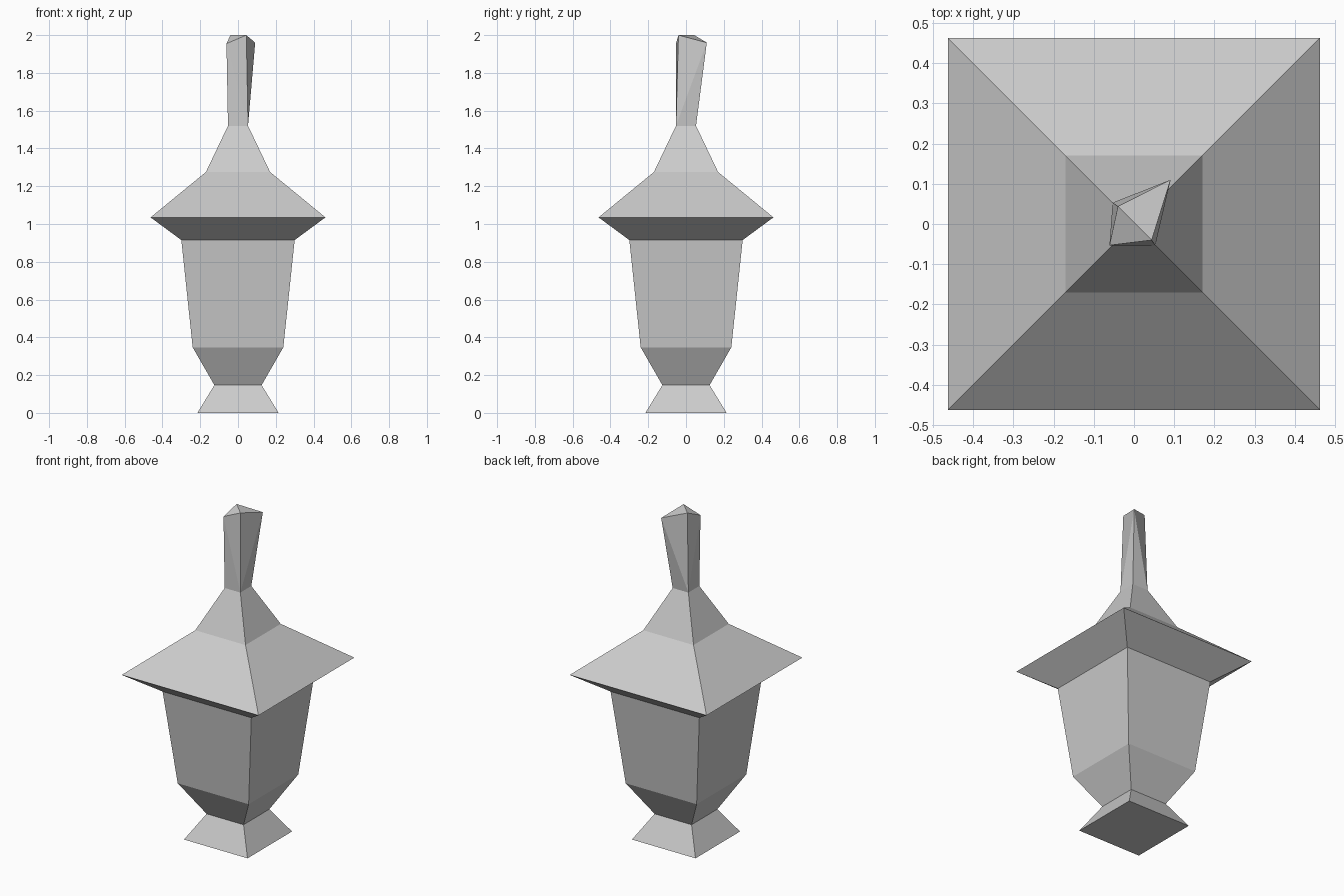
import bpy, bmesh

cube = bpy.data.objects.get("Cube")
if cube:
    bpy.data.objects.remove(cube, do_unlink=True)

# Pale stone colour
stone = bpy.data.materials.new("pale_stone")
stone.use_nodes = True
colour = (0.6, 0.6, 0.6, 1)
stone.diffuse_color = colour
stone.node_tree.nodes["Principled BSDF"].inputs["Base Color"].default_value = colour

CORNERS = [(-1, -1), (1, -1), (1, 1), (-1, 1)]


def ring(bm, half, z):
    return [bm.verts.new((x * half, y * half, z)) for x, y in CORNERS]


def finish(bm, name):
    bmesh.ops.recalc_face_normals(bm, faces=bm.faces)
    mesh = bpy.data.meshes.new(name)
    bm.to_mesh(mesh)
    bm.free()
    mesh.materials.append(stone)
    bpy.context.collection.objects.link(bpy.data.objects.new(name, mesh))


def square_loft(name, profile):
    """Closed stack of square sections given as (half width, height)."""
    bm = bmesh.new()
    rings = [ring(bm, half, z) for half, z in profile]
    for low, high in zip(rings, rings[1:]):
        for i in range(4):
            j = (i + 1) % 4
            bm.faces.new((low[i], low[j], high[j], high[i]))
    bm.faces.new(rings[0])
    bm.faces.new(rings[-1])
    finish(bm, name)


# Foot, body and roof
square_loft("foot", [(0.215, 0), (0.125, 0.147)])
square_loft("body", [(0.125, 0.147), (0.24, 0.347), (0.3, 0.915)])
square_loft("roof", [(0.3, 0.915), (0.463, 1.035), (0.17, 1.275), (0.053, 1.52)])

# Crooked finial: a flaring post whose top folds along a diagonal ridge
bm = bmesh.new()
base = ring(bm, 0.053, 1.52)
tip = [bm.verts.new(p) for p in [(-0.061, -0.053, 1.955), (0.044, -0.04, 2),
                                 (0.091, 0.11, 1.96), (-0.04, 0.044, 2)]]
for i in (1, 3):
    for j in (0, 2):
        bm.faces.new((base[i], base[j], tip[j]))
        bm.faces.new((base[i], tip[j], tip[i]))
for j in (0, 2):
    bm.faces.new((tip[1], tip[j], tip[3]))
bm.faces.new(base)
finish(bm, "finial")
